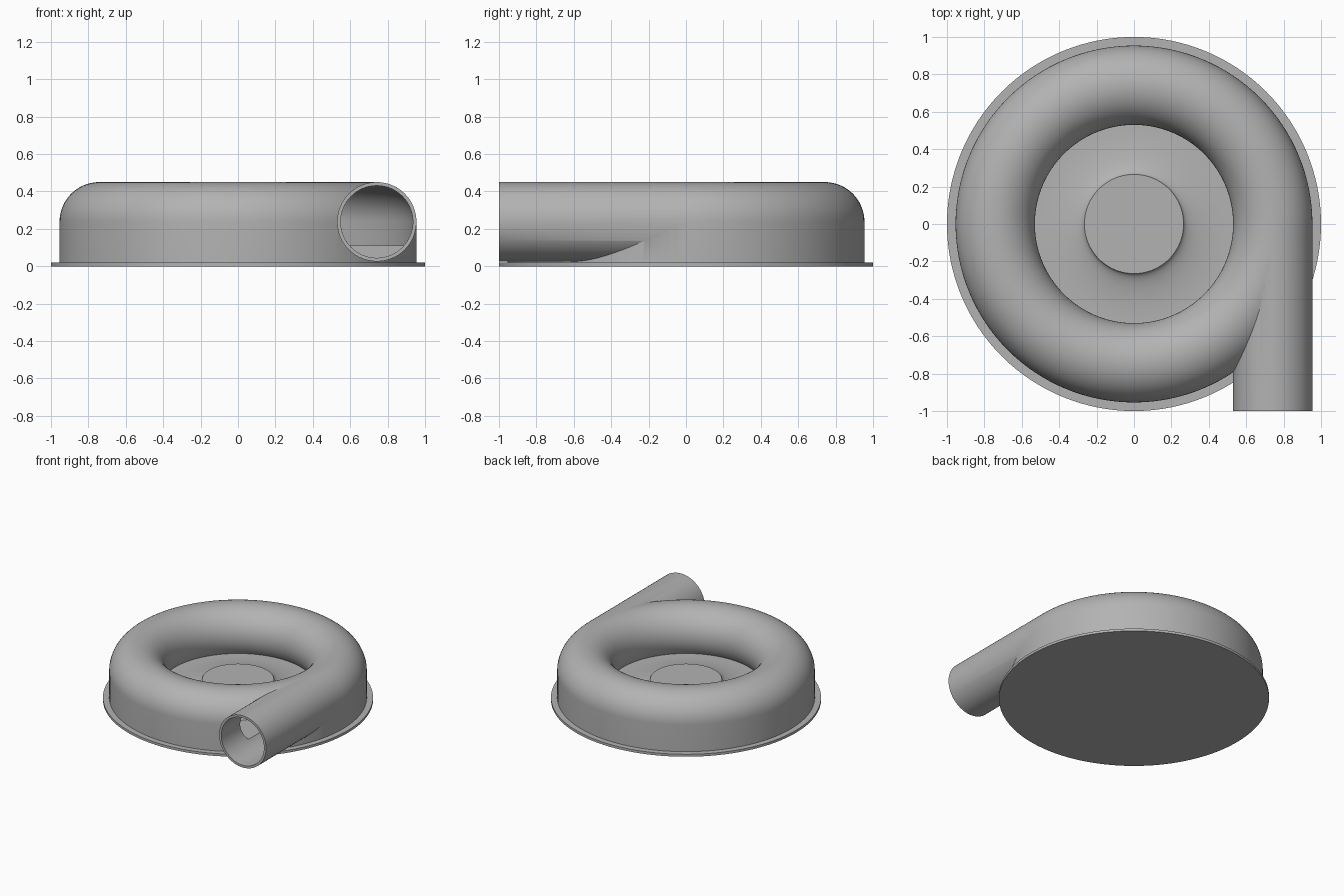
import bpy, bmesh
from math import sin, cos, pi, radians, sqrt

cube = bpy.data.objects.get("Cube")
if cube:
    bpy.data.objects.remove(cube)

SEGMENTS = 128
RING, TUBE, BORE, MID = 0.742, 0.212, 0.193, 0.238   # volute radii and centre height
BASE, FLOOR, HUB_TOP = 0.02, 0.11, 0.17

grey = bpy.data.materials.new("plain grey")
grey.use_nodes = True
grey.diffuse_color = (0.45, 0.45, 0.45, 1)
grey.node_tree.nodes["Principled BSDF"].inputs["Base Color"].default_value = grey.diffuse_color


def finish(name, bm):
    bmesh.ops.recalc_face_normals(bm, faces=bm.faces)
    mesh = bpy.data.meshes.new(name)
    bm.to_mesh(mesh)
    bm.free()
    obj = bpy.data.objects.new(name, mesh)
    bpy.context.collection.objects.link(obj)
    mesh.materials.append(grey)
    return obj


def revolve(name, profile, closed=True):
    """Turn an (r, z) profile around z; open profiles are capped at both ends."""
    bm = bmesh.new()
    rings = []
    for r, z in profile:
        rings.append([bm.verts.new((r * cos(2 * pi * i / SEGMENTS), r * sin(2 * pi * i / SEGMENTS), z))
                      for i in range(SEGMENTS)])
    pairs = list(zip(rings, rings[1:]))
    if closed:
        pairs.append((rings[-1], rings[0]))
    for a, b in pairs:
        for i in range(SEGMENTS):
            j = (i + 1) % SEGMENTS
            bm.faces.new((a[i], a[j], b[j], b[i]))
    if not closed:
        bm.faces.new(rings[0])
        bm.faces.new(rings[-1])
    return finish(name, bm)


def pipe(name, radius, front, back):
    bm = bmesh.new()
    bmesh.ops.create_cone(bm, cap_ends=True, segments=64, radius1=radius, radius2=radius, depth=back - front)
    bmesh.ops.rotate(bm, verts=bm.verts, matrix=Matrix.Rotation(pi / 2, 3, "X"))
    bmesh.ops.translate(bm, verts=bm.verts, vec=(RING, (front + back) / 2, MID))
    return finish(name, bm)


def tube_section(radius, bottom):
    """Round tube whose outer side drops straight down to a flat bottom."""
    dip = min(MID - FLOOR, radius)
    end = pi + math.asin(dip / radius)
    arc = [(RING + radius * cos(end * i / 40), MID + radius * sin(end * i / 40)) for i in range(41)]
    foot = [(arc[-1][0], bottom)] if bottom < FLOOR else []
    return arc + foot + [(RING + radius, bottom)]


def boolean(target, cutter, operation):
    mod = target.modifiers.new(operation.lower(), "BOOLEAN")
    mod.operation, mod.solver, mod.object = operation, "EXACT", cutter
    bpy.context.view_layer.objects.active = target
    bpy.ops.object.modifier_apply(modifier=mod.name)
    bpy.data.objects.remove(cutter)


import math
from mathutils import Matrix

# Volute casing with its straight outlet, hollowed by the matching bore
casing = revolve("volute_casing", tube_section(TUBE, BASE - 0.005))
boolean(casing, pipe("outlet_pipe", TUBE, -1.0, 0.0), "UNION")
boolean(casing, revolve("ring_cavity", tube_section(BORE, FLOOR)), "DIFFERENCE")
boolean(casing, pipe("outlet_bore", BORE, -1.1, 0.001), "DIFFERENCE")

# Mounting plate
plate = revolve("base_plate", [(1.0, 0.0), (1.0, BASE)], closed=False)

# Central hub flaring down to the floor
flare = [(0.265 + 0.265 * (1 - cos(a)), HUB_TOP - (HUB_TOP - FLOOR) * sin(a))
         for a in [pi / 2 * i / 14 for i in range(15)]]
hub = revolve("centre_hub", flare + [(0.585, FLOOR), (0.585, BASE - 0.005)], closed=False)

for obj in (casing, plate, hub):
    bpy.ops.object.select_all(action="DESELECT")
    obj.select_set(True)
    bpy.context.view_layer.objects.active = obj
    bpy.ops.object.shade_smooth_by_angle(angle=radians(30))
